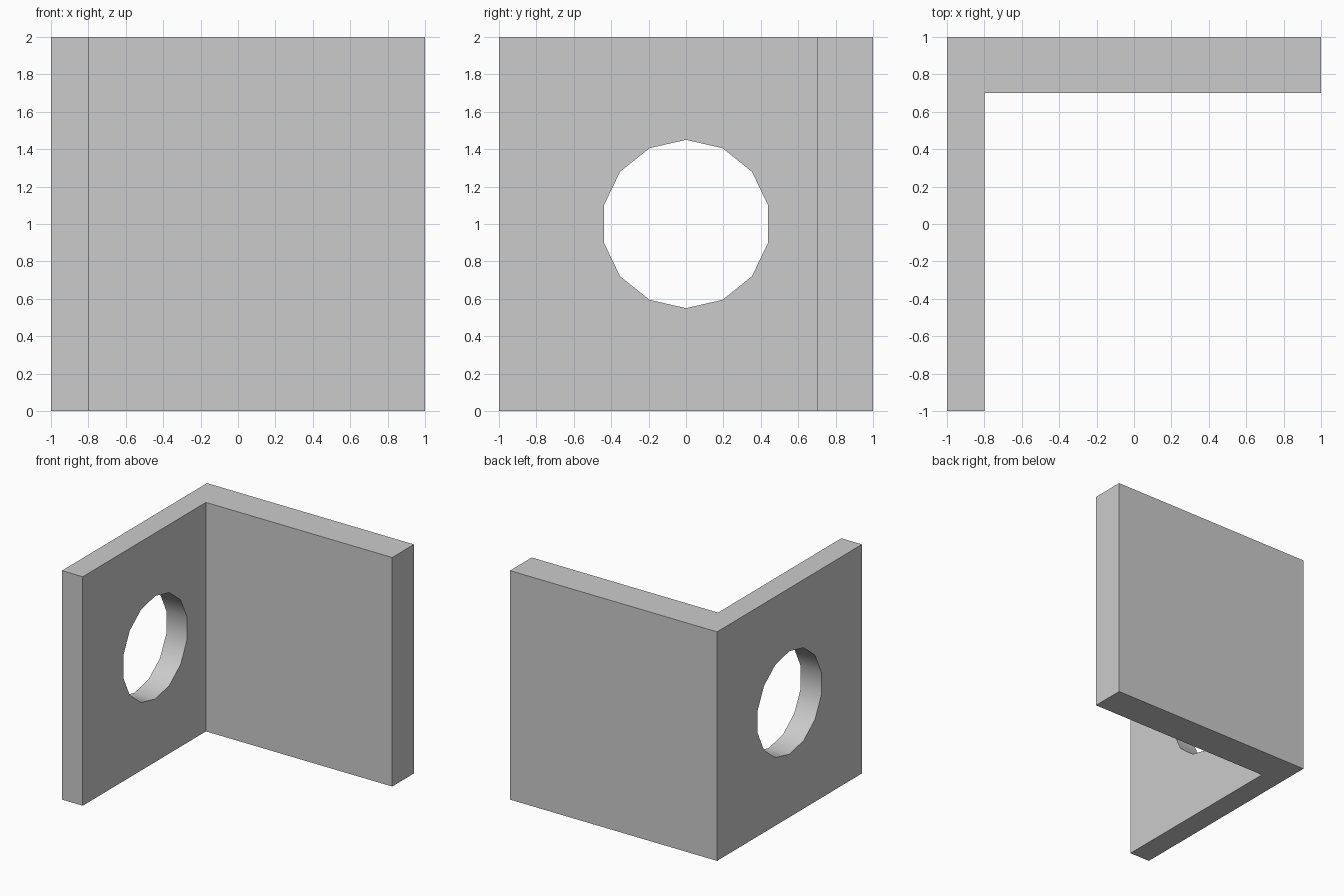
import bpy, bmesh, math
from mathutils import Matrix

if "Cube" in bpy.data.objects:
    bpy.data.objects.remove(bpy.data.objects["Cube"])

# L-shaped corner wall, extruded from its plan profile
plan = [(-1, -1), (-0.8, -1), (-0.8, 0.7), (1, 0.7), (1, 1), (-1, 1)]
bm = bmesh.new()
base = bm.faces.new([bm.verts.new((x, y, 0)) for x, y in plan])
top = bmesh.ops.extrude_face_region(bm, geom=[base])["geom"]
bmesh.ops.translate(bm, vec=(0, 0, 2),
                    verts=[v for v in top if isinstance(v, bmesh.types.BMVert)])
bmesh.ops.recalc_face_normals(bm, faces=bm.faces)
mesh = bpy.data.meshes.new("corner_wall")
bm.to_mesh(mesh)
bm.free()
wall = bpy.data.objects.new("corner_wall", mesh)
bpy.context.collection.objects.link(wall)

# 14-sided round window through the left wall, one vertex pointing up
bm = bmesh.new()
bmesh.ops.create_cone(bm, cap_ends=True, segments=14, radius1=0.45, radius2=0.45, depth=0.6)
top_vert = max(bm.verts, key=lambda v: (round(v.co.y, 4), v.co.z))
spin = math.pi / 2 - math.atan2(top_vert.co.y, top_vert.co.x)
bm.transform(Matrix.Translation((-0.9, 0, 1))
             @ Matrix(((0, 0, 1), (1, 0, 0), (0, 1, 0))).to_4x4()
             @ Matrix.Rotation(spin, 4, 'Z'))
mesh = bpy.data.meshes.new("window_cutter")
bm.to_mesh(mesh)
bm.free()
cutter = bpy.data.objects.new("window_cutter", mesh)
cutter.hide_render = True
bpy.context.collection.objects.link(cutter)

cut = wall.modifiers.new("window", 'BOOLEAN')
cut.operation = 'DIFFERENCE'
cut.solver = 'EXACT'
cut.object = cutter
bpy.context.view_layer.objects.active = wall
wall.select_set(True)
bpy.ops.object.modifier_apply(modifier=cut.name)
bpy.data.objects.remove(cutter)

# Smooth window rim, sharp wall edges
bpy.ops.object.shade_smooth_by_angle(angle=math.radians(30))
